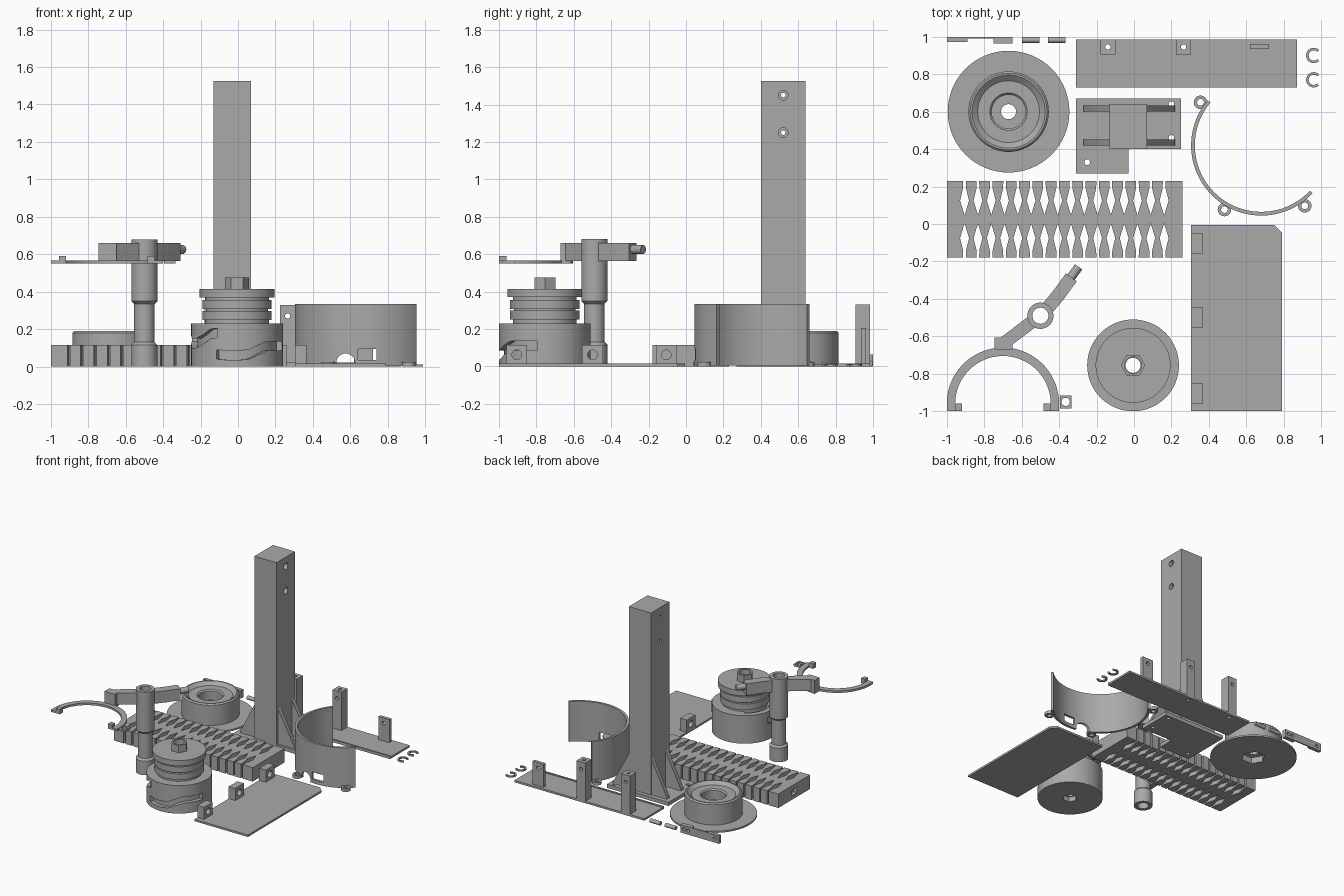
import bpy, bmesh, math
from mathutils import Matrix, Vector

if "Cube" in bpy.data.objects:
    bpy.data.objects.remove(bpy.data.objects["Cube"])

grey = bpy.data.materials.new("plain grey")
grey.diffuse_color = (0.4, 0.4, 0.4, 1)
grey.use_nodes = True
grey.node_tree.nodes["Principled BSDF"].inputs["Base Color"].default_value = grey.diffuse_color


def loft(name, rings, closed=False):
    """Skin equal-length rings of points; cap the ends unless closed."""
    bm = bmesh.new()
    vs = [[bm.verts.new(p) for p in r] for r in rings]
    n, m = len(vs), len(vs[0])
    for i in range(n if closed else n - 1):
        a, b = vs[i], vs[(i + 1) % n]
        for j in range(m):
            k = (j + 1) % m
            bm.faces.new((a[j], a[k], b[k], b[j]))
    if not closed:
        bm.faces.new(vs[0])
        bm.faces.new(vs[-1])
    bmesh.ops.recalc_face_normals(bm, faces=bm.faces)
    me = bpy.data.meshes.new(name)
    bm.to_mesh(me)
    bm.free()
    me.materials.append(grey)
    ob = bpy.data.objects.new(name, me)
    bpy.context.collection.objects.link(ob)
    return ob


def prism(name, pts, z0, z1):
    return loft(name, [[(x, y, z) for x, y in pts] for z in (z0, z1)])


def box(name, x0, x1, y0, y1, z0, z1):
    return prism(name, [(x0, y0), (x1, y0), (x1, y1), (x0, y1)], z0, z1)


def circle(cx, cy, r, n=32, a0=0, a1=360):
    """Points round a circle, or along an arc when it is not a full turn."""
    d = n if a1 - a0 == 360 else n - 1
    t = [math.radians(a0 + (a1 - a0) * i / d) for i in range(n)]
    return [(cx + r * math.cos(a), cy + r * math.sin(a)) for a in t]


def arc_band(cx, cy, r0, r1, a0, a1, n=40):
    return circle(cx, cy, r1, n, a0, a1) + circle(cx, cy, r0, n, a0, a1)[::-1]


def rod(name, c, r, length, axis='z', n=24):
    ob = prism(name, circle(0, 0, r, n), -length / 2, length / 2)
    rot = {'x': Matrix.Rotation(math.pi / 2, 4, 'Y'),
           'y': Matrix.Rotation(math.pi / 2, 4, 'X'), 'z': Matrix()}[axis]
    ob.data.transform(Matrix.Translation(c) @ rot)
    return ob


def lathe(name, cx, cy, profile, n=64):
    """Turn a closed (radius, z) profile about a vertical axis."""
    t = [2 * math.pi * i / n for i in range(n)]
    return loft(name, [[(cx + r * math.cos(a), cy + r * math.sin(a), z)
                        for r, z in profile] for a in t], True)


def boolean(ob, others, op='DIFFERENCE'):
    for c in others:
        m = ob.modifiers.new("cut", 'BOOLEAN')
        m.operation, m.solver, m.object = op, 'EXACT', c
        dg = bpy.context.evaluated_depsgraph_get()
        me = bpy.data.meshes.new_from_object(ob.evaluated_get(dg))
        ob.modifiers.clear()
        ob.data = me
        bpy.data.objects.remove(c)
    return ob


# square column with screw holes, footplate and gussets
post = box("column", -.13, .07, .40, .64, .01, 1.525)
boolean(post, [rod("c", (-.03, .52, z), .012, .5, 'x') for z in (1.25, 1.45)]
        + [rod("c", (.07, .52, z), .026, .06, 'x') for z in (1.25, 1.45)])
foot = prism("column_foot", [(-.31, .27), (-.03, .27), (-.03, .40), (.25, .40),
                             (.25, .67), (-.31, .67)], 0, .03)
boolean(foot, [rod("c", (x, y, 0), .015, .2)
               for x, y in ((-.25, .33), (.2, .46), (.2, .64))])
for y in (.435, .617):
    for x0, x1 in ((-.125, -.27), (.065, .22)):
        loft("gusset", [[(x0, yy, .02), (x1, yy, .02), (x1, yy, .045), (x0, yy, .33)]
                        for yy in (y - .017, y + .017)])

# flanged wheel
wheel = lathe("flanged_wheel", -.67, .60, [
    (.325, 0), (.325, .014), (.215, .014), (.215, .18), (.205, .19), (.195, .19),
    (.165, .165), (.10, .165), (.09, .155), (.09, .08), (.04, .08), (.04, 0)])
boolean(wheel, [prism("c", circle(-.67, .60, .09, 6), -.05, .05)])

# flexible slatted block
P = .071
half = [(-.205, .029), (-.165, .028), (-.10, .012), (-.02, .0365), (.02, .0365),
        (.10, .012), (.165, .028), (.205, .029)]
for i in range(15):
    x = .125 - P * i
    prism("slat", [(x + w, .025 + d) for d, w in half]
          + [(x - w, .025 + d) for d, w in half[::-1]], 0, .115)
prism("slat_end_right", [(.26, -.18), (.26, .23)]
      + [(.197 - w, .025 + d) for d, w in half[::-1]], 0, .115)
left = prism("slat_end_left", [(-1, .23), (-1, -.18)]
             + [(-.941 + w, .025 + d) for d, w in half], 0, .115)
boolean(left, [box("c", -1.1, -.97, -.01, .06, .035, .08)])

# lever: hollow shaft with arms and a fork
HX, HY = -.50, -.49
lathe("lever_shaft", HX, HY, [(.07, 0), (.07, .115), (.055, .13), (.055, .335), (.07, .35),
                              (.07, .55), (.07, .68), (.043, .68), (.043, 0)], 48)


def ribbon(pts, w):
    """Outline of a path with constant width."""
    v = [Vector(p) for p in pts]
    out = []
    for i, p in enumerate(v):
        d = (v[min(i + 1, len(v) - 1)] - v[max(i - 1, 0)]).normalized()
        out.append((p, Vector((-d.y, d.x)) * w / 2))
    return [tuple(p + n) for p, n in out] + [tuple(p - n) for p, n in out[::-1]]


prism("lever_short_arm", ribbon([(-.458, -.445), (-.40, -.375), (-.335, -.285)], .072), .565, .66)
pin = rod("lever_pin", (0, 0, 0), .024, .09, 'x')
pin.data.transform(Matrix.Translation((-.322, -.265, .625)) @ Matrix.Rotation(math.radians(54), 4, 'Z'))
prism("lever_long_arm", ribbon([(-.548, -.525), (-.69, -.632)], .068), .565, .66)
prism("fork_pad", [(-.745, -.605), (-.725, -.605), (-.65, -.615), (-.65, -.67), (-.745, -.67)], .55, .66)
prism("fork", [(-.40, -1)] + circle(-.70, -.96, .30, 40, 0, 180) + [(-1, -1), (-.955, -1)]
      + circle(-.70, -.96, .255, 40, 180, 0) + [(-.445, -1)], .55, .567)
box("fork_tip_left", -.955, -.918, -1, -.96, .55, .59)
box("fork_tip_right", -.483, -.445, -1, -.96, .55, .59)
nut = box("square_nut", -.395, -.335, -.985, -.915, .55, .567)
boolean(nut, [rod("c", (-.365, -.95, .55), .022, .2)])

# grooved cam spool with hex head
CX, CY = -.005, -.755
cam = lathe("cam_spool", CX, CY, [
    (.245, 0), (.245, .23), (.17, .23), (.17, .25), (.185, .25), (.185, .298), (.165, .298),
    (.165, .308), (.185, .308), (.185, .355), (.17, .355), (.17, .37), (.2, .37),
    (.2, .415), (.04, .415), (.04, 0)])


def groove(path):
    rings = []
    for a, z in path:
        s, c = math.sin(math.radians(a)), -math.cos(math.radians(a))
        rings.append([(CX + r * s, CY + r * c, z + dz)
                      for r, dz in ((.215, -.025), (.3, -.025), (.3, .025), (.215, .025))])
    return loft("c", rings)


boolean(cam, [
    groove([(-100, .16), (-80, .125), (-62, .125), (-48, .145), (-35, .175), (-25, .18)]),
    groove([(-27, .065), (-12, .06), (2, .06), (15, .065), (28, .09), (42, .11), (60, .11), (80, .11)]),
    prism("c", arc_band(CX, CY, .17, .2, 125, 195, 12), .15, .24),
    prism("c", circle(CX, CY, .055, 6), -.05, .04)])
hexagon = prism("cam_hex_head", circle(CX, CY, .065, 6), .41, .475)
boolean(hexagon, [rod("c", (CX, CY, .44), .045, .2)])

# curved shield with notches and mounting eyes
shield = prism("curved_shield", arc_band(.68, .42, .355, .375, 140, 317, 56), .005, .335)
boolean(shield, [rod("c", (.575, .1, .02), .05, .2, 'y'), box("c", .64, .74, 0, .15, .035, .095)])
for x, y in ((.355, .65), (.483, .077), (.912, .097)):
    lathe("shield_eye", x, y, [(.036, 0), (.036, .025), (.018, .025), (.018, 0)], 24)

# hinge plate with drilled lugs
prism("hinge_plate", [(.305, -1), (.79, -1), (.79, -.045), (.75, -.005), (.305, -.005)], 0, .016)
for y in (-.905, -.50, -.105):
    lug = box("hinge_lug", .305, .365, y - .056, y + .056, .01, .115)
    boolean(lug, [rod("c", (.33, y, .062), .026, .3, 'x')])

# rear rail with uprights
rail = box("rear_rail", -.31, .87, .73, .985, 0, .016)
boolean(rail, [rod("c", (x, .945, 0), .014, .2) for x in (-.14, .265)])
box("rail_lip", -.31, .87, .73, .745, .01, .022)
for x in (-.14, .265):
    up = box("rail_upright", x - .04, x + .04, .905, .985, .01, .33)
    boolean(up, [rod("c", (x, .945, .2), .014, .6), rod("c", (x, .945, .27), .014, .3, 'y')])
tab = box("rail_tab", .62, .72, .935, .962, .01, .205)
boolean(tab, [rod("c", (.67, .95, .16), .016, .2, 'y')])

# loose retaining clips
for y in (.77, .90):
    prism("retaining_clip", arc_band(.96, y, .027, .041, 45, 315, 24), 0, .012)

# small stepped bar and dowels
bar = prism("stepped_bar", [(-1, 1), (-1, .972), (-.89, .972), (-.89, .99), (-.75, .99),
                            (-.75, .965), (-.65, .965), (-.65, 1)], 0, .065)
boolean(bar, [rod("c", (x, .98, .033), .014, .2, 'y') for x in (-.96, -.72, -.68)])
for x in (-.552, -.413):
    rod("dowel", (x, .983, .016), .016, .095, 'x')

# smooth round surfaces, keep hard edges
for ob in bpy.context.scene.objects:
    ob.select_set(True)
    bpy.context.view_layer.objects.active = ob
bpy.ops.object.shade_smooth_by_angle(angle=math.radians(30))
